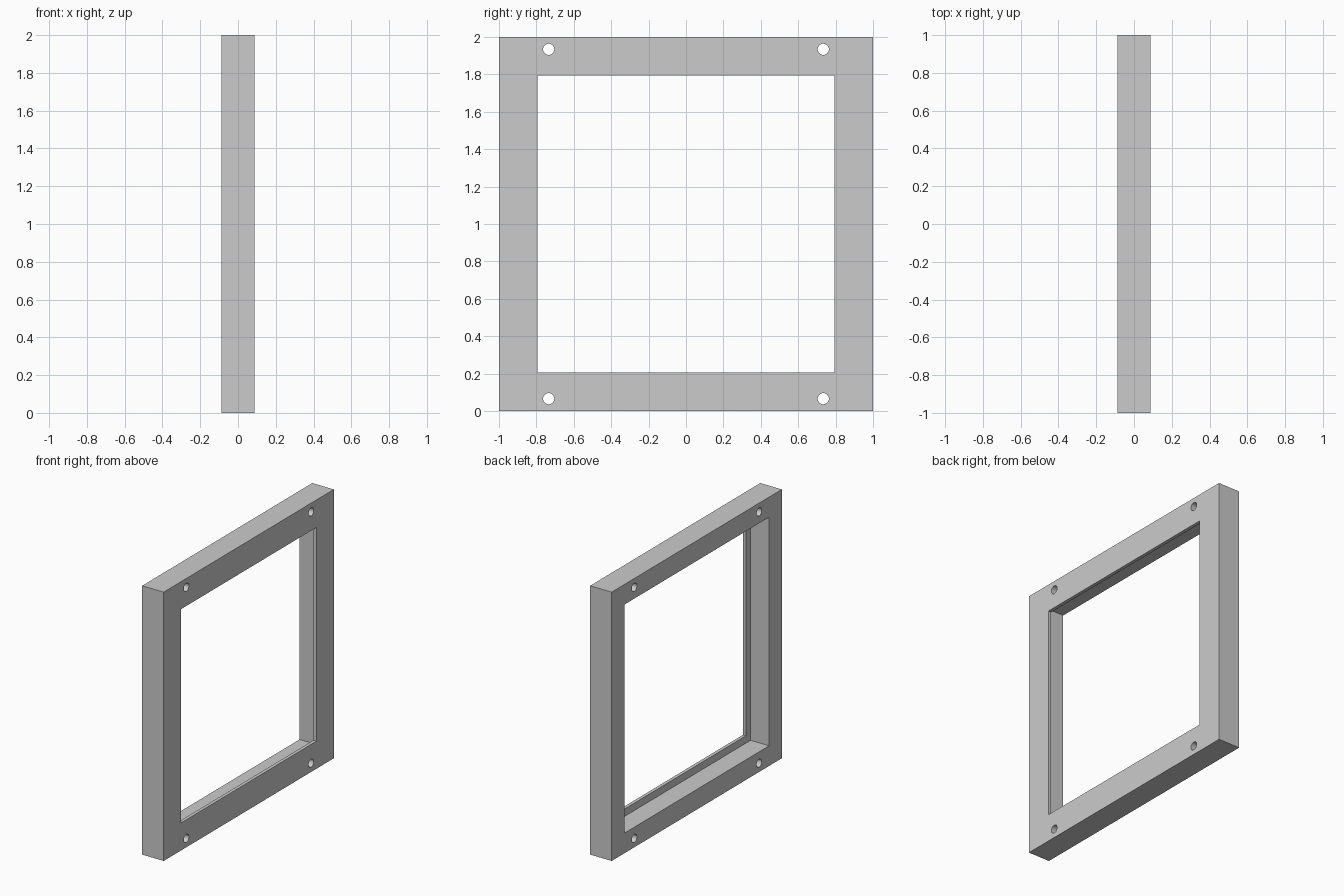
import bpy
import math

cube = bpy.data.objects.get("Cube")
if cube:
    bpy.data.objects.remove(cube, do_unlink=True)

THICK = 0.177      # frame depth along x
LIP = 0.025        # thickness of the retaining lip on the +x side
OPENING = 1.59     # clear opening
RECESS = 1.70      # wider pocket behind the lip
HOLE_Y, HOLE_Z, HOLE_R = 0.734, 0.934, 0.03

grey = bpy.data.materials.new("plain grey")
grey.use_nodes = True
colour = (0.6, 0.6, 0.6, 1)
grey.diffuse_color = colour
grey.node_tree.nodes["Principled BSDF"].inputs["Base Color"].default_value = colour


def box(name, size, x=0):
    bpy.ops.mesh.primitive_cube_add(size=1, location=(x, 0, 1))
    obj = bpy.context.object
    obj.name = name
    obj.scale = size
    bpy.ops.object.transform_apply(location=False, rotation=False, scale=True)
    obj.data.materials.append(grey)
    return obj


def cut(target, cutter):
    cutter.hide_render = True
    mod = target.modifiers.new(cutter.name, "BOOLEAN")
    mod.operation = "DIFFERENCE"
    mod.solver = "EXACT"
    mod.object = cutter
    bpy.context.view_layer.objects.active = target
    bpy.ops.object.modifier_apply(modifier=mod.name)
    bpy.data.objects.remove(cutter, do_unlink=True)


# Square frame
frame = box("square_frame", (THICK, 2, 2))

# Clear opening, then the wider pocket that leaves a thin lip on the +x side
cut(frame, box("opening_cutter", (1, OPENING, OPENING)))
cut(frame, box("recess_cutter", (1, RECESS, RECESS), THICK / 2 - LIP - 0.5))

# Screw holes near the corners, in the top and bottom rails
for sy in (-1, 1):
    for sz in (-1, 1):
        bpy.ops.mesh.primitive_cylinder_add(
            vertices=32, radius=HOLE_R, depth=1,
            location=(0, sy * HOLE_Y, 1 + sz * HOLE_Z),
            rotation=(0, math.pi / 2, 0))
        hole = bpy.context.object
        hole.name = "hole_cutter"
        hole.data.materials.append(grey)
        cut(frame, hole)

# Smooth hole walls, sharp frame edges
bpy.ops.object.select_all(action="DESELECT")
frame.select_set(True)
bpy.context.view_layer.objects.active = frame
bpy.ops.object.shade_smooth_by_angle(angle=math.radians(30))
